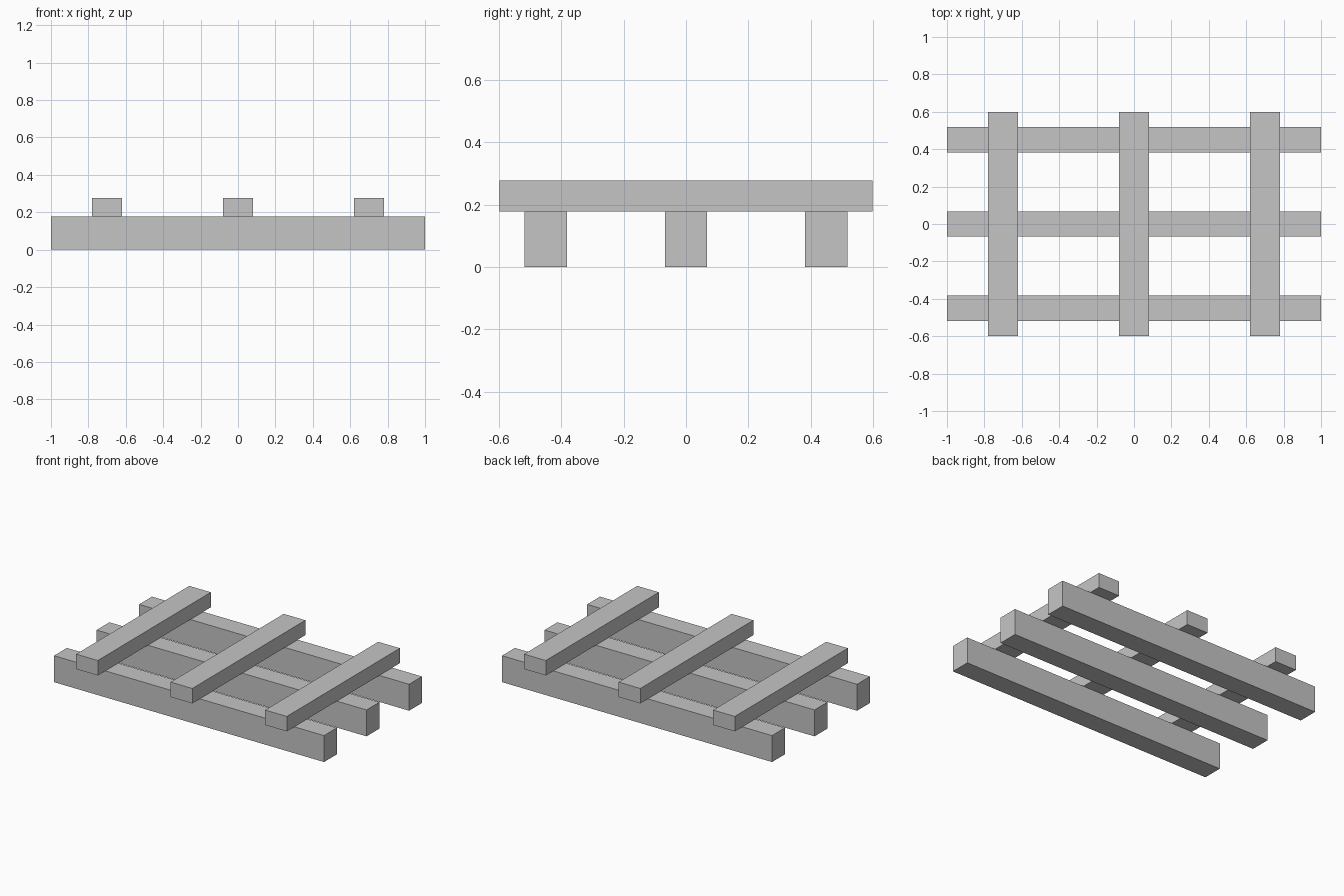
import bpy

default_cube = bpy.data.objects.get("Cube")
if default_cube:
    bpy.data.objects.remove(default_cube, do_unlink=True)

# Single flat grey for all timber
grey = bpy.data.materials.new("plain_grey")
grey.use_nodes = True
colour = (0.56, 0.56, 0.56, 1.0)
grey.diffuse_color = colour
grey.node_tree.nodes["Principled BSDF"].inputs["Base Color"].default_value = colour


def add_beam(name, centre, size):
    """Sharp-edged rectangular beam."""
    bpy.ops.mesh.primitive_cube_add(size=1, location=centre)
    beam = bpy.context.object
    beam.name = name
    beam.scale = size
    bpy.ops.object.transform_apply(location=False, rotation=False, scale=True)
    beam.data.materials.append(grey)


BEARER_HEIGHT = 0.177
SLAT_HEIGHT = 0.1

# Long bearers resting on the ground
for label, y in (("front", -0.45), ("middle", 0), ("back", 0.45)):
    add_beam(label + "_bearer", (0, y, BEARER_HEIGHT / 2),
             (2, 0.136, BEARER_HEIGHT))

# Cross slats laid over the bearers
for label, x in (("right", -0.7), ("centre", 0), ("left", 0.7)):
    add_beam(label + "_slat", (x, 0, BEARER_HEIGHT + SLAT_HEIGHT / 2),
             (0.16, 1.196, SLAT_HEIGHT))
